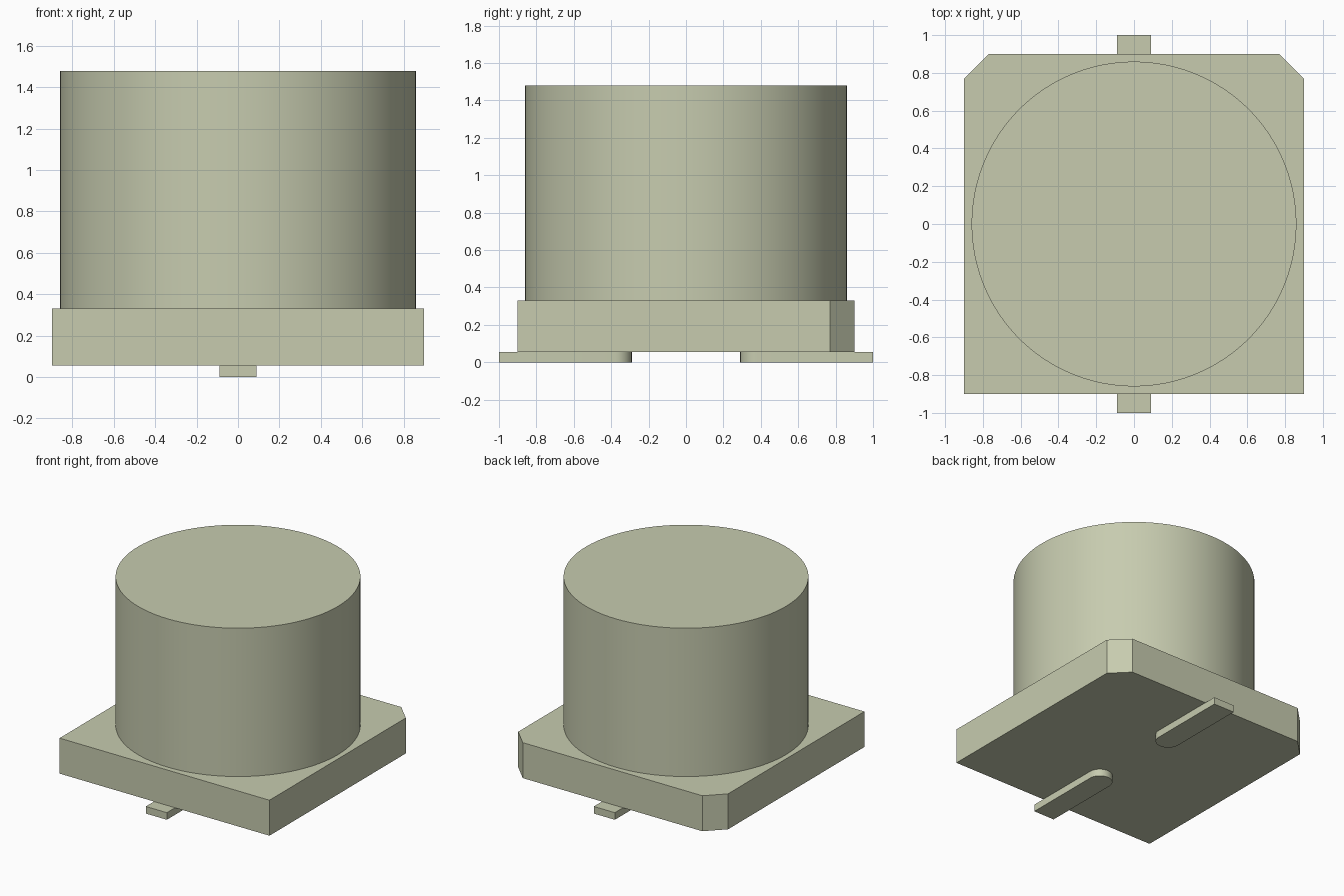
import bpy
import bmesh
import math

cube = bpy.data.objects.get("Cube")
if cube:
    bpy.data.objects.remove(cube, do_unlink=True)

# Single pale sage colour
COLOUR = (0.57, 0.60, 0.43, 1.0)
sage = bpy.data.materials.new("pale_sage")
sage.use_nodes = True
sage.diffuse_color = COLOUR
bsdf = next(n for n in sage.node_tree.nodes if n.type == 'BSDF_PRINCIPLED')
bsdf.inputs["Base Color"].default_value = COLOUR


def prism(name, outline, z0, z1, smooth=False):
    """Extrude a counter-clockwise xy outline from z0 to z1."""
    bm = bmesh.new()
    face = bm.faces.new([bm.verts.new((x, y, z0)) for x, y in outline])
    top = bmesh.ops.extrude_face_region(bm, geom=[face])["geom"]
    verts = [v for v in top if isinstance(v, bmesh.types.BMVert)]
    bmesh.ops.translate(bm, verts=verts, vec=(0, 0, z1 - z0))
    bmesh.ops.recalc_face_normals(bm, faces=bm.faces[:])
    mesh = bpy.data.meshes.new(name)
    bm.to_mesh(mesh)
    bm.free()
    mesh.materials.append(sage)
    obj = bpy.data.objects.new(name, mesh)
    bpy.context.collection.objects.link(obj)
    if smooth:
        bpy.ops.object.select_all(action='DESELECT')
        obj.select_set(True)
        bpy.context.view_layer.objects.active = obj
        bpy.ops.object.shade_smooth_by_angle(angle=math.radians(30))
    return obj


def arc(cx, cy, r, a0, a1, n):
    """Points on an arc, angles in degrees, both ends included."""
    angles = [math.radians(a0 + (a1 - a0) * i / n) for i in range(n + 1)]
    return [(cx + r * math.cos(a), cy + r * math.sin(a)) for a in angles]


LEAD_TOP, BASE_TOP, CAN_TOP = 0.055, 0.33, 1.48
HALF, CUT = 0.9, 0.77

# Square base with its two back corners cut off
prism("base", [(-HALF, -HALF), (HALF, -HALF), (HALF, CUT), (CUT, HALF),
               (-CUT, HALF), (-HALF, CUT)], LEAD_TOP, BASE_TOP)

# Cylindrical can
prism("can", arc(0, 0, 0.86, 0, 360, 96)[:-1], BASE_TOP, CAN_TOP, smooth=True)

# Flat leads under the base, rounded at the inner end
W, INNER = 0.09, 0.29
for name, side in (("front_lead", -1), ("back_lead", 1)):
    outline = [(-W, -1), (W, -1)] + arc(0, -INNER - W, W, 0, 180, 16)
    prism(name, [(x * side, -y * side) for x, y in outline]
          if side > 0 else outline, 0, LEAD_TOP, smooth=True)
